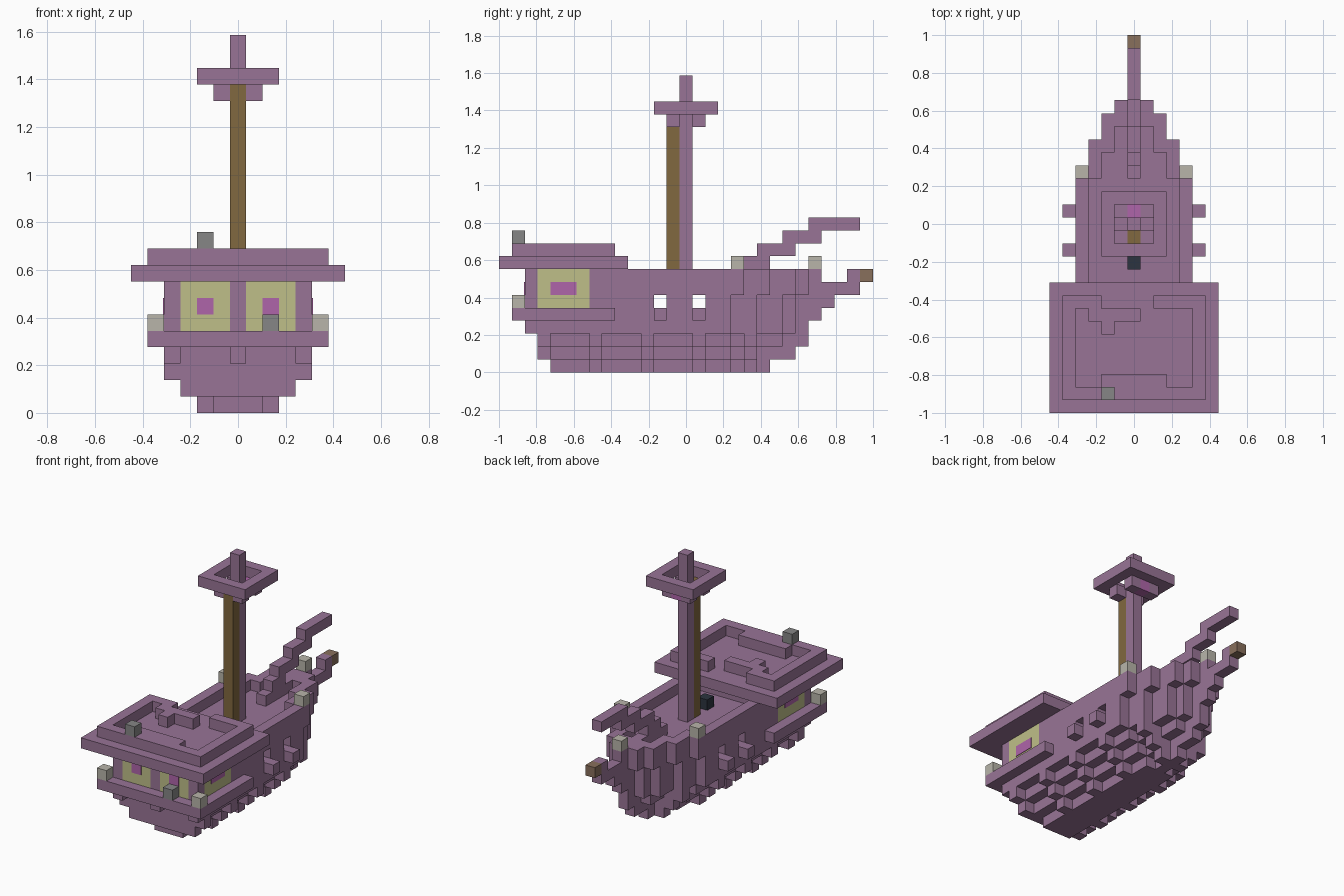
import bpy
import bmesh
from mathutils import Vector

cube = bpy.data.objects.get("Cube")
if cube:
    bpy.data.objects.remove(cube, do_unlink=True)

U = 2 / 29  # edge of one block


def material(name, *rgb):
    m = bpy.data.materials.new(name)
    m.use_nodes = True
    m.diffuse_color = (*rgb, 1)
    m.node_tree.nodes["Principled BSDF"].inputs["Base Color"].default_value = (*rgb, 1)
    return m


purple = material("purple planks", 0.315, 0.175, 0.305)
brown = material("mast brown", 0.22, 0.138, 0.05)
tan = material("bowsprit tip brown", 0.25, 0.16, 0.107)
beige = material("lantern beige", 0.48, 0.46, 0.40)
yellow = material("window yellow", 0.52, 0.52, 0.25)
pink = material("magenta", 0.43, 0.13, 0.40)
grey = material("grey", 0.24, 0.24, 0.24)
dark = material("dark slate", 0.025, 0.034, 0.05)


def finish(name, bm, mat):
    mesh = bpy.data.meshes.new(name)
    bm.to_mesh(mesh)
    bm.free()
    mesh.materials.append(mat)
    bpy.context.collection.objects.link(bpy.data.objects.new(name, mesh))


def blocks(name, cells, mat):
    """Outer skin of a set of block cells (i across, j along, k up)."""
    cells = set(cells)
    bm = bmesh.new()
    for cell in sorted(cells):
        mid = Vector((cell[0] * U, -1 + (cell[1] + 0.5) * U, (cell[2] + 0.5) * U))
        for axis in range(3):
            for sign in (-1, 1):
                near = list(cell)
                near[axis] += sign
                if tuple(near) in cells:
                    continue
                n, a, b = Vector(), Vector(), Vector()
                n[axis] = sign * U / 2
                a[(axis + 1) % 3] = sign * U / 2
                b[(axis + 2) % 3] = U / 2
                corners = (-a - b, a - b, a + b, b - a)
                bm.faces.new([bm.verts.new(mid + n + c) for c in corners])
    bmesh.ops.remove_doubles(bm, verts=bm.verts, dist=U / 100)
    finish(name, bm, mat)


def box(i0, i1, j0, j1, k0, k1):
    """All cells in an inclusive range."""
    return {(i, j, k) for i in range(i0, i1 + 1)
            for j in range(j0, j1 + 1) for k in range(k0, k1 + 1)}


def plate(name, lo, hi, mat):
    lo, hi = Vector(lo), Vector(hi)
    bm = bmesh.new()
    bmesh.ops.create_cube(bm, size=1)
    for v in bm.verts:
        v.co = (lo + hi) / 2 + v.co * (hi - lo)
    finish(name, bm, mat)


# Hull plan: half width shrinks in steps toward the bow
def half_width(j, k):
    shift = 0 if k >= 6 else 1
    w = sum(j < end - shift for end in (19, 21, 23, 24, 25)) - 1
    if k <= 2:                       # underside steps in, ribs stand proud
        w -= (2 - k) + (0 if j % 4 == 3 else 1)
    return w


stern = (4, 3, 3, 3, 2, 2, 2, 2)
keel_end = (21, 23, 24, 24, 25, 26, 28, 25)
hull = set()
for k in range(8):
    for j in range(stern[k], keel_end[k]):
        w = max(half_width(j, k), 0)
        hull |= box(-w, w, j, j, k, k)

# Sunken deck inside the bulwark
top = {(i, j) for i, j, k in hull if k == 7}
for i, j in sorted(top):
    ring = {(i + a, j + b) for a in (-1, 0, 1) for b in (-1, 0, 1)}
    if j >= 9 and ring <= top and not (i == 0 and j >= 18):
        hull.discard((i, j, 7))

# Hold, gun ports and their lids
hull -= box(-3, 3, 10, 17, 4, 5)
for s in (-1, 1):
    for j in (12, 15):
        hull.discard((4 * s, j, 5))
        hull.add((5 * s, j, 4))

# Stern ledge with brackets
hull |= box(-5, 5, 1, 8, 4, 4)
hull |= {(i, 2, 3) for i in (-4, 0, 4)}

# Cabin windows set into the walls
windows = set()
for s in (-1, 1):
    windows |= box(min(s, 3 * s), max(s, 3 * s), 2, 2, 5, 7)
    windows |= box(4 * s, 4 * s, 3, 6, 5, 7)
blocks("hull", hull - windows, purple)
blocks("cabin_windows", windows, yellow)

# Magenta panes on the windows
T = 0.004
for s, side in ((-1, "right"), (1, "left")):
    y = -1 + 2 * U
    plate(side + "_stern_pane", (2 * s * U - U / 2, y - T, 6 * U),
          (2 * s * U + U / 2, y + T, 7 * U), pink)
    x = s * 4.5 * U
    plate(side + "_side_pane", (x - T, -1 + 4 * U, 6 * U),
          (x + T, -1 + 6 * U, 7 * U), pink)

# Cabin roof with raised uneven rim
roof = box(-6, 6, 0, 9, 8, 8)
rim = box(-5, 5, 1, 8, 9, 9) - box(-4, 4, 2, 7, 9, 9)
rim -= box(-2, 1, 8, 8, 9, 9)
rim |= box(-2, 2, 2, 2, 9, 9) | box(-3, 0, 7, 7, 9, 9) | {(-2, 6, 9)}
blocks("cabin_roof", roof | rim, purple)

# Bow: stepped upper spar and lower spar with tip
spar = set()
for k, first, last in ((8, 19, 20), (9, 20, 22), (10, 22, 24), (11, 24, 27)):
    spar |= box(0, 0, first, last, k, k)
blocks("bow_spar", spar, purple)
blocks("lower_spar_end", {(0, 27, 7)}, purple)
blocks("lower_spar_tip", {(0, 28, 7)}, tan)

# Mast and lookout
blocks("mast", box(0, 0, 14, 14, 7, 22), purple)
blocks("mast_ladder", box(0, 0, 13, 13, 7, 19), brown)
lookout = box(-2, 2, 12, 16, 20, 20) - box(-1, 1, 13, 15, 20, 20)
lookout |= {(i, j, 19) for i in (-1, 1) for j in (13, 15)}
blocks("lookout", lookout, purple)
blocks("lookout_lamp", {(0, 15, 19)}, pink)

# Lanterns and small fittings
lanterns = {(s * i, j, k) for s in (-1, 1) for i, j, k in ((4, 18, 8), (5, 1, 5))}
blocks("lanterns", lanterns | {(0, 24, 8)}, beige)
blocks("stern_fittings", {(2, 1, 5), (-2, 1, 10)}, grey)
blocks("deck_chest", {(0, 11, 7)}, dark)
